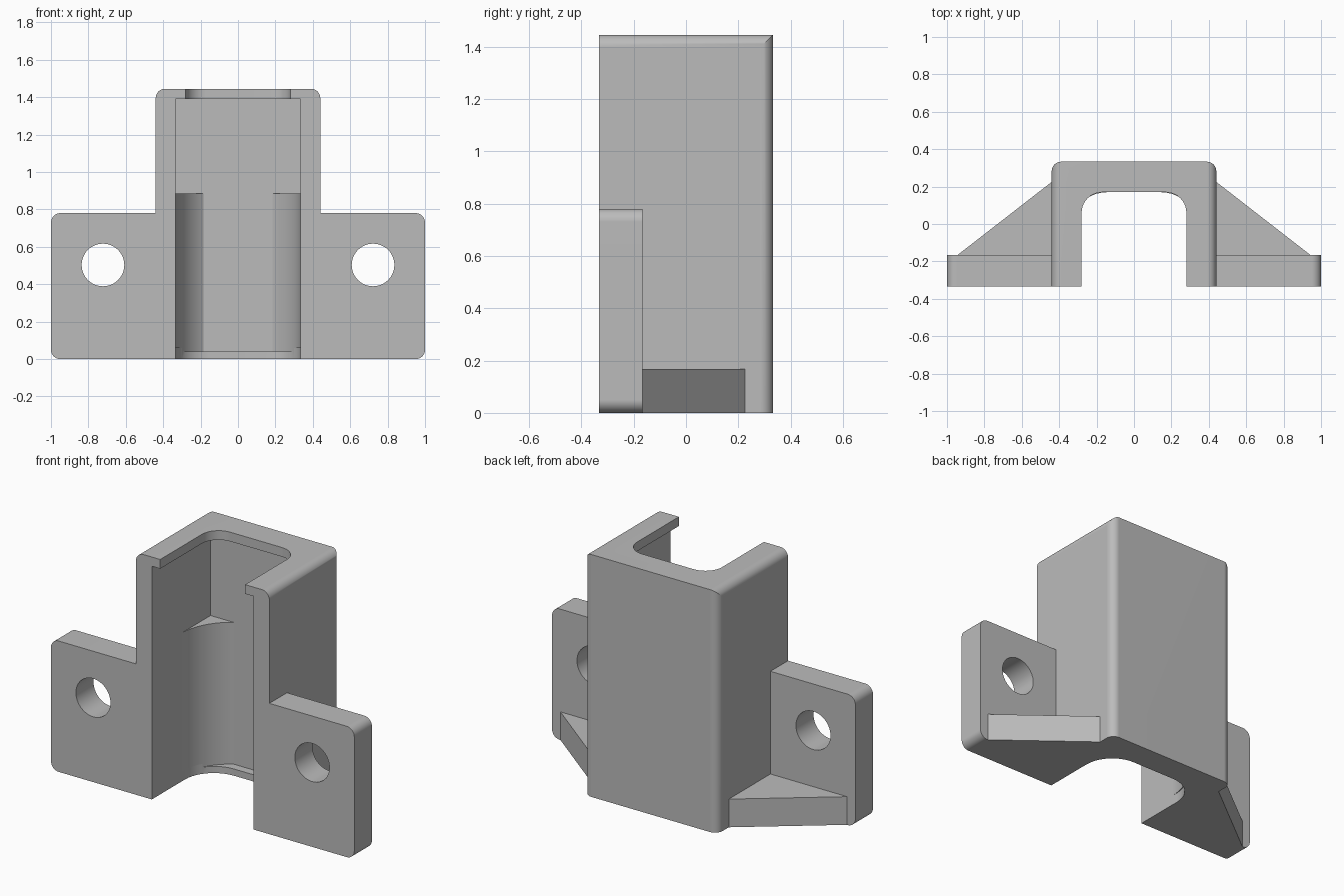
import bpy, bmesh
from math import sin, cos, pi, radians, sqrt, atan2
from mathutils import Vector

if "Cube" in bpy.data.objects:
    bpy.data.objects.remove(bpy.data.objects["Cube"], do_unlink=True)

# Single grey plastic
grey = bpy.data.materials.new("plain grey")
grey.use_nodes = True
grey.diffuse_color = (0.5, 0.5, 0.5, 1)
grey.node_tree.nodes["Principled BSDF"].inputs["Base Color"].default_value = (0.5, 0.5, 0.5, 1)

# Main dimensions
W, D, H = 0.44, 0.333, 1.445      # housing half width, half depth, height
IN, BACK = 0.335, 0.22            # pocket half width, pocket back wall
FL_BACK, FL_TOP = -0.167, 0.78    # flange rear face and top
LEDGE, LIP = 0.885, 1.39          # top of the bore, underside of the top lip
R = 0.05                          # outer edge rounding


def rounded(corners, steps=10):
    """Polygon from (a, b, radius) corners, right angles rounded."""
    out = []
    n = len(corners)
    for i, (a, b, r) in enumerate(corners):
        p = Vector((a, b))
        if r == 0:
            out.append(p)
            continue
        u = (Vector(corners[i - 1][:2]) - p).normalized()
        v = (Vector(corners[(i + 1) % n][:2]) - p).normalized()
        centre = p + (u + v) * r
        for k in range(steps + 1):
            t = k / steps * pi / 2
            out.append(centre - v * r * cos(t) - u * r * sin(t))
    return out


def prism(name, profile, axis, lo, hi):
    """Extrude a profile along Z (plan profile) or Y (front profile)."""
    bm = bmesh.new()
    place = (lambda p, h: (p[0], p[1], h)) if axis == "Z" else (lambda p, h: (p[0], h, p[1]))
    face = bm.faces.new([bm.verts.new(place(p, lo)) for p in profile])
    ext = bmesh.ops.extrude_face_region(bm, geom=[face])
    move = Vector(place((0, 0), hi - lo))
    bmesh.ops.translate(bm, vec=move, verts=[e for e in ext["geom"] if isinstance(e, bmesh.types.BMVert)])
    bmesh.ops.recalc_face_normals(bm, faces=bm.faces)
    mesh = bpy.data.meshes.new(name)
    bm.to_mesh(mesh)
    bm.free()
    mesh.materials.append(grey)
    ob = bpy.data.objects.new(name, mesh)
    bpy.context.collection.objects.link(ob)
    return ob


def combine(target, tool, operation):
    """Apply a boolean and discard the tool."""
    mod = target.modifiers.new("combine", "BOOLEAN")
    mod.operation, mod.object, mod.solver = operation, tool, "EXACT"
    bpy.context.view_layer.objects.active = target
    bpy.ops.object.modifier_apply(modifier=mod.name)
    bpy.data.objects.remove(tool, do_unlink=True)


def u_shape(half, back, r):
    """Plan of a slot open to the front with rounded rear corners."""
    return rounded([(-half, -0.5, 0), (half, -0.5, 0), (half, back, r), (-half, back, r)])


# Housing: rounded plan crossed with a rounded front outline
bracket = prism("mounting_bracket", rounded([(-W, -D, 0), (W, -D, 0), (W, D, R), (-W, D, R)]), "Z", 0, H)
outline = rounded([(-W, 0, 0), (W, 0, 0), (W, H, R), (-W, H, R)])
combine(bracket, prism("outline", outline, "Y", -0.5, 0.5), "INTERSECT")

# Side flanges and floor gussets
for s in (-1, 1):
    plate = rounded([(s * 0.4, 0, 0), (s, 0, R), (s, FL_TOP, R), (s * 0.4, FL_TOP, 0)])
    combine(bracket, prism("flange", plate, "Y", -D, FL_BACK), "UNION")
    web = [(s * 0.4, -0.2), (s * 0.945, -0.2), (s * 0.945, FL_BACK), (s * W, 0.225), (s * 0.4, 0.225)]
    combine(bracket, prism("gusset", web, "Z", 0, 0.168), "UNION")

# Upper pocket with square corners
pocket = [(-IN, -0.5), (IN, -0.5), (IN, BACK), (-IN, BACK)]
combine(bracket, prism("pocket", pocket, "Z", LEDGE, LIP), "DIFFERENCE")

# Lower bore: round wall flattened by the pocket back
by = -0.06
end = atan2(BACK - by, sqrt(IN ** 2 - (BACK - by) ** 2))
arc = [(IN * cos(end * k / 20), by + IN * sin(end * k / 20)) for k in range(21)]
bore = [(IN, -0.5)] + arc + [(-x, y) for x, y in reversed(arc)] + [(-IN, -0.5)]
combine(bracket, prism("bore", bore, "Z", 0.04, LEDGE + 0.02), "DIFFERENCE")

# Openings through the bottom and top lips
combine(bracket, prism("bottom_opening", u_shape(IN, 0.17, 0.19), "Z", -0.1, 0.06), "DIFFERENCE")
combine(bracket, prism("top_opening", u_shape(0.28, 0.17, 0.11), "Z", LIP - 0.04, H + 0.1), "DIFFERENCE")

# Screw holes
for s in (-1, 1):
    ring = [(s * 0.722 + 0.114 * cos(t * pi / 24), 0.503 + 0.114 * sin(t * pi / 24)) for t in range(48)]
    combine(bracket, prism("screw_hole", ring, "Y", -0.5, 0), "DIFFERENCE")

# Smooth fillets, crisp edges
bpy.ops.object.select_all(action="DESELECT")
bracket.select_set(True)
bpy.context.view_layer.objects.active = bracket
bpy.ops.object.shade_smooth_by_angle(angle=radians(25))
weighted = bracket.modifiers.new("flat_faces", "WEIGHTED_NORMAL")
weighted.keep_sharp = True
